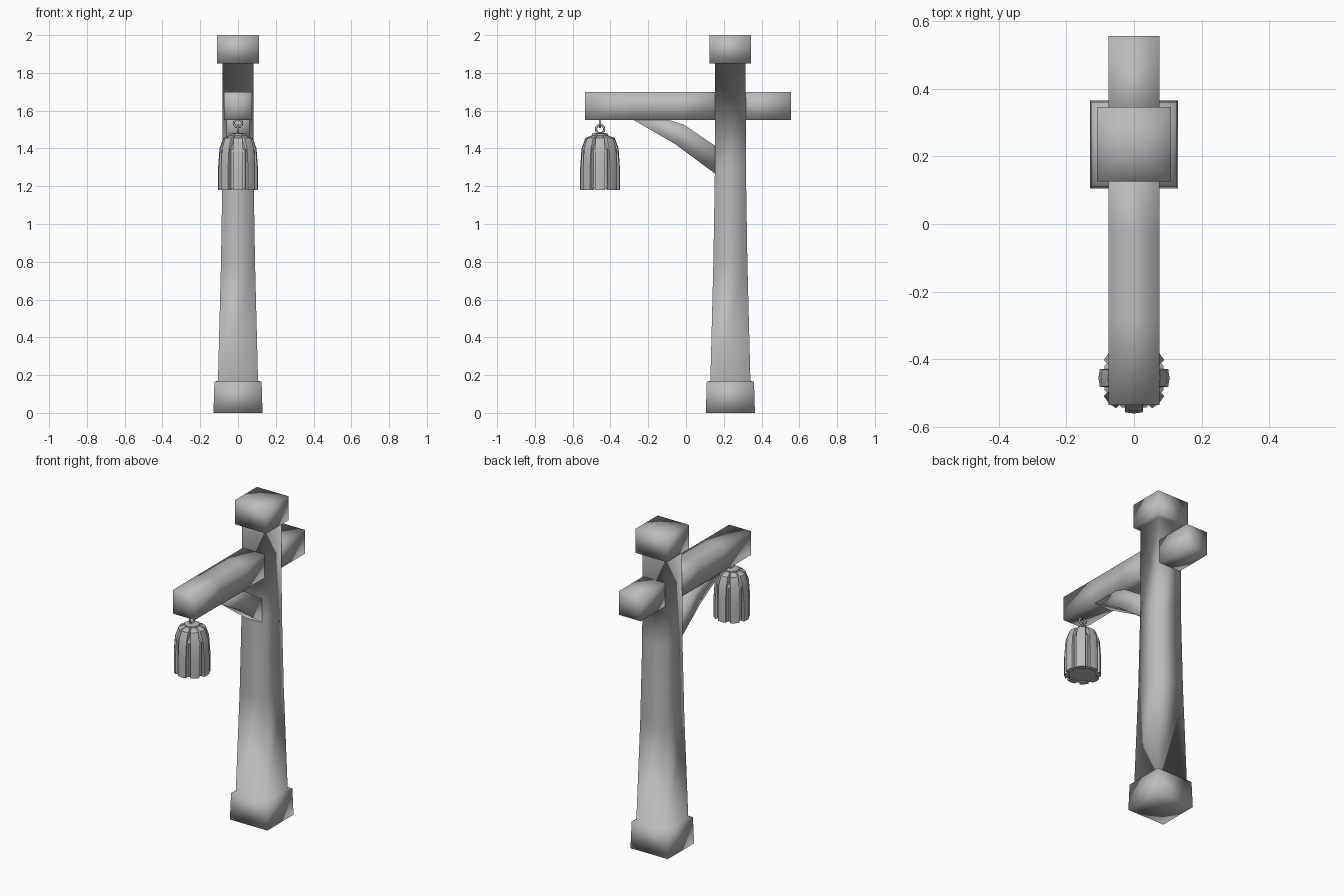
import bpy, bmesh, math
from mathutils import Vector

cube = bpy.data.objects.get("Cube")
if cube:
    bpy.data.objects.remove(cube, do_unlink=True)

GREY = (0.5, 0.5, 0.5, 1)
grey = bpy.data.materials.new("weathered grey")
grey.use_nodes = True
grey.diffuse_color = GREY
grey.node_tree.nodes["Principled BSDF"].inputs["Base Color"].default_value = GREY

POST_Y = 0.235
LAMP_Y = -0.455


def finish(name, bm, sharp=None):
    bmesh.ops.recalc_face_normals(bm, faces=bm.faces)
    mesh = bpy.data.meshes.new(name)
    bm.to_mesh(mesh)
    bm.free()
    obj = bpy.data.objects.new(name, mesh)
    bpy.context.collection.objects.link(obj)
    mesh.materials.append(grey)
    for p in mesh.polygons:
        p.use_smooth = True
    if sharp:
        bpy.ops.object.select_all(action='DESELECT')
        obj.select_set(True)
        bpy.context.view_layer.objects.active = obj
        bpy.ops.object.shade_smooth_by_angle(angle=math.radians(sharp))
    return obj


def loft(bm, rings):
    """Skin equal-length rings of points and close both ends with fans."""
    loops = [[bm.verts.new(p) for p in ring] for ring in rings]
    n = len(loops[0])
    for a, b in zip(loops, loops[1:]):
        for i in range(n):
            j = (i + 1) % n
            bm.faces.new((a[i], a[j], b[j], b[i]))
    for loop in (loops[0], loops[-1]):
        mid = bm.verts.new(sum((v.co for v in loop), Vector()) / n)
        for i in range(n):
            bm.faces.new((loop[i], loop[(i + 1) % n], mid))


def square(half, z):
    return [(sx * half, POST_Y + sy * half, z)
            for sx, sy in ((-1, -1), (1, -1), (1, 1), (-1, 1))]


def slab(half, low, high):
    """Cross-section between two (y, z) points, spread along x."""
    return [(-half, *low), (half, *low), (half, *high), (-half, *high)]


# Post with plinth and square cap
bm = bmesh.new()
loft(bm, [square(h, z) for h, z in (
    (0.13, 0), (0.125, 0.165), (0.106, 0.17), (0.09, 0.8),
    (0.082, 1.3), (0.081, 1.85), (0.11, 1.85), (0.11, 2.0))])
finish("post", bm)

# Cross beam, one part on each side of the post
for name, stations in (("front_beam", (-0.535, -0.28, -0.02, 0.2)),
                       ("rear_beam", (0.25, 0.555))):
    bm = bmesh.new()
    loft(bm, [slab(0.075, (y, 1.55), (y, 1.70)) for y in stations])
    finish(name, bm)

# Slightly bowed diagonal brace
bm = bmesh.new()
loft(bm, [slab(0.06, low, high) for low, high in (
    ((-0.28, 1.552), (-0.12, 1.56)),
    ((-0.06, 1.425), (-0.01, 1.525)),
    ((0.16, 1.262), (0.16, 1.41)))])
finish("brace", bm)


def octagon(r, z):
    return [(r * math.cos(a), LAMP_Y + r * math.sin(a), z)
            for a in (math.radians(22.5 + 45 * i) for i in range(8))]


# Lantern body
bm = bmesh.new()
loft(bm, [octagon(r, z) for r, z in (
    (0.094, 1.185), (0.094, 1.395), (0.085, 1.4), (0.045, 1.462))])
finish("lantern_body", bm, 40)

# Lantern ribs that follow the shoulder
bm = bmesh.new()
profile = ((0.105, 1.18), (0.105, 1.3), (0.098, 1.4), (0.078, 1.455), (0.03, 1.474))
for i in range(8):
    a = math.radians(45 * i)
    out = Vector((math.cos(a), math.sin(a), 0))
    side = Vector((-out.y, out.x, 0))
    rings = []
    for r, z in profile:
        w = min(0.026, r * 0.3)
        base = Vector((0, LAMP_Y, z))
        inner = max(r - 0.03, 0.005)
        rings.append([base + out * rr + side * s for rr, s in (
            (inner, -w), (r - 0.004, -w), (r, 0), (r - 0.004, w), (inner, w))])
    loft(bm, rings)
finish("lantern_ribs", bm, 40)

# Lantern top disc
bm = bmesh.new()
loft(bm, [octagon(r, z) for r, z in ((0.045, 1.462), (0.045, 1.478), (0.02, 1.483))])
finish("lantern_top", bm, 40)

# Hanging links
for name, z, turn in (("lower_link", 1.502, (0, math.pi / 2, 0)),
                      ("upper_link", 1.534, (math.pi / 2, 0, 0))):
    bpy.ops.mesh.primitive_torus_add(
        major_radius=0.022, minor_radius=0.006, major_segments=12,
        minor_segments=6, location=(0, LAMP_Y, z), rotation=turn)
    link = bpy.context.object
    link.name = name
    link.data.materials.append(grey)
    bpy.ops.object.shade_smooth()
